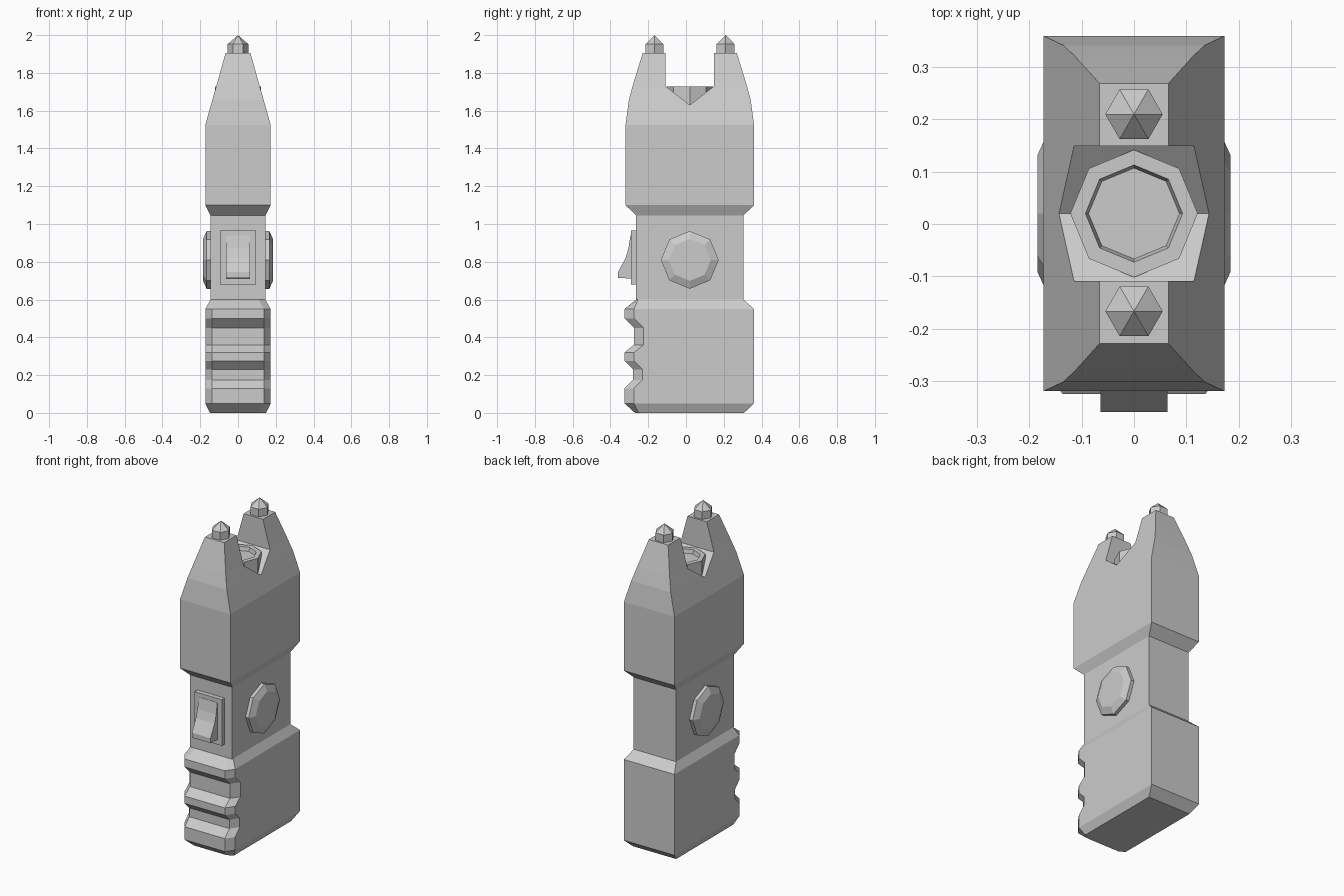
import bpy, bmesh, math
from mathutils import Matrix, Vector

if "Cube" in bpy.data.objects:
    bpy.data.objects.remove(bpy.data.objects["Cube"], do_unlink=True)

GREY = (0.6, 0.6, 0.6, 1)
mat = bpy.data.materials.new("plain grey")
mat.use_nodes = True
mat.diffuse_color = GREY
mat.node_tree.nodes["Principled BSDF"].inputs["Base Color"].default_value = GREY
MID = 0.02  # centre of the body along y


def loft(name, rings, matrix=Matrix()):
    """Skin a stack of equal-length rings and cap both ends."""
    bm = bmesh.new()
    rows = [[bm.verts.new(matrix @ Vector(p)) for p in ring] for ring in rings]
    n = len(rows[0])
    for low, high in zip(rows, rows[1:]):
        for i in range(n):
            j = (i + 1) % n
            bm.faces.new((low[i], low[j], high[j], high[i]))
    bm.faces.new(rows[0][::-1])
    bm.faces.new(rows[-1])
    bmesh.ops.remove_doubles(bm, verts=bm.verts, dist=1e-5)
    bmesh.ops.recalc_face_normals(bm, faces=bm.faces)
    mesh = bpy.data.meshes.new(name)
    bm.to_mesh(mesh)
    bm.free()
    obj = bpy.data.objects.new(name, mesh)
    bpy.context.collection.objects.link(obj)
    mesh.materials.append(mat)
    return obj


def turned(name, sides, profile, matrix):
    """Stack regular polygons from (radius, height) pairs."""
    step = math.tau / sides
    return loft(name, [[(r * math.cos(i * step), r * math.sin(i * step), h)
                        for i in range(sides)] for r, h in profile], matrix)


def extrude_x(name, outline, half):
    """Extrude a (y, z) outline across x."""
    return loft(name, [[(x, y, z) for y, z in outline] for x in (-half, half)])


def rectangle(z, hx, hy):
    return [(sx * hx, MID + sy * hy, z)
            for sx, sy in ((-1, -1), (1, -1), (1, 1), (-1, 1))]


def grip_ring(z, front, chamfer=0.05, hx=0.173, hy=0.34):
    inner = hx - 0.036
    return [(-inner, front, z), (inner, front, z), (hx, front + chamfer, z),
            (hx, MID + hy, z), (-hx, MID + hy, z), (-hx, front + chamfer, z)]


# Grip with finger grooves and chamfered front corners
ridges = [(0.05, -0.325), (0.13, -0.325), (0.175, -0.28), (0.23, -0.28),
          (0.275, -0.325), (0.32, -0.325), (0.36, -0.275), (0.45, -0.275),
          (0.5, -0.325), (0.55, -0.325)]
loft("grip", [grip_ring(0, -0.27, 0.02, 0.148, 0.287)]
     + [grip_ring(z, y) for z, y in ridges]
     + [grip_ring(0.6, -0.264, 0.01, 0.145, 0.284)])

# Neck and tapering head
head = loft("head", [rectangle(*s) for s in (
    (0.6, 0.145, 0.284), (1.045, 0.145, 0.284), (1.1, 0.173, 0.34),
    (1.525, 0.173, 0.34), (1.66, 0.135, 0.322), (1.74, 0.112, 0.3),
    (1.905, 0.066, 0.249))])

# Notch between the prongs, with a V-shaped floor
cutter = extrude_x("notch_cutter", [(-0.109, 2.1), (-0.109, 1.73), (MID, 1.63),
                                    (0.149, 1.73), (0.149, 2.1)], 0.4)
cutter.hide_render = True
mod = head.modifiers.new("notch", 'BOOLEAN')
mod.operation = 'DIFFERENCE'
mod.solver = 'EXACT'
mod.object = cutter
bpy.context.view_layer.objects.active = head
bpy.ops.object.modifier_apply(modifier=mod.name)
bpy.data.objects.remove(cutter, do_unlink=True)

# Octagonal lamp sitting in the notch, with a recessed lens
turned("lamp", 8, [(0.122, 1.6), (0.122, 1.728), (0.093, 1.728), (0.087, 1.705)],
       Matrix.Translation((0, MID, 0)))

# Pointed hexagonal contacts on the prongs
for name, y in (("front_contact", -0.167), ("back_contact", 0.21)):
    turned(name, 6, [(0.055, 1.89), (0.055, 1.952), (0, 2)],
           Matrix.Translation((0, y, 0)))

# Octagonal buttons on both sides
for name, side in (("left_button", 1), ("right_button", -1)):
    turned(name, 8, [(0.153, 0.13), (0.153, 0.166), (0.111, 0.185)],
           Matrix.Translation((0, MID, 0.81))
           @ Matrix.Rotation(side * math.pi / 2, 4, 'Y'))

# Switch on the front: raised plate and curved rocker
extrude_x("switch_plate", [(-0.25, 0.68), (-0.292, 0.68),
                           (-0.292, 0.965), (-0.25, 0.965)], 0.094)
extrude_x("switch_rocker", [(-0.27, 0.71), (-0.36, 0.715), (-0.36, 0.745),
                            (-0.32, 0.82), (-0.305, 0.87), (-0.294, 0.94),
                            (-0.27, 0.94)], 0.064)
